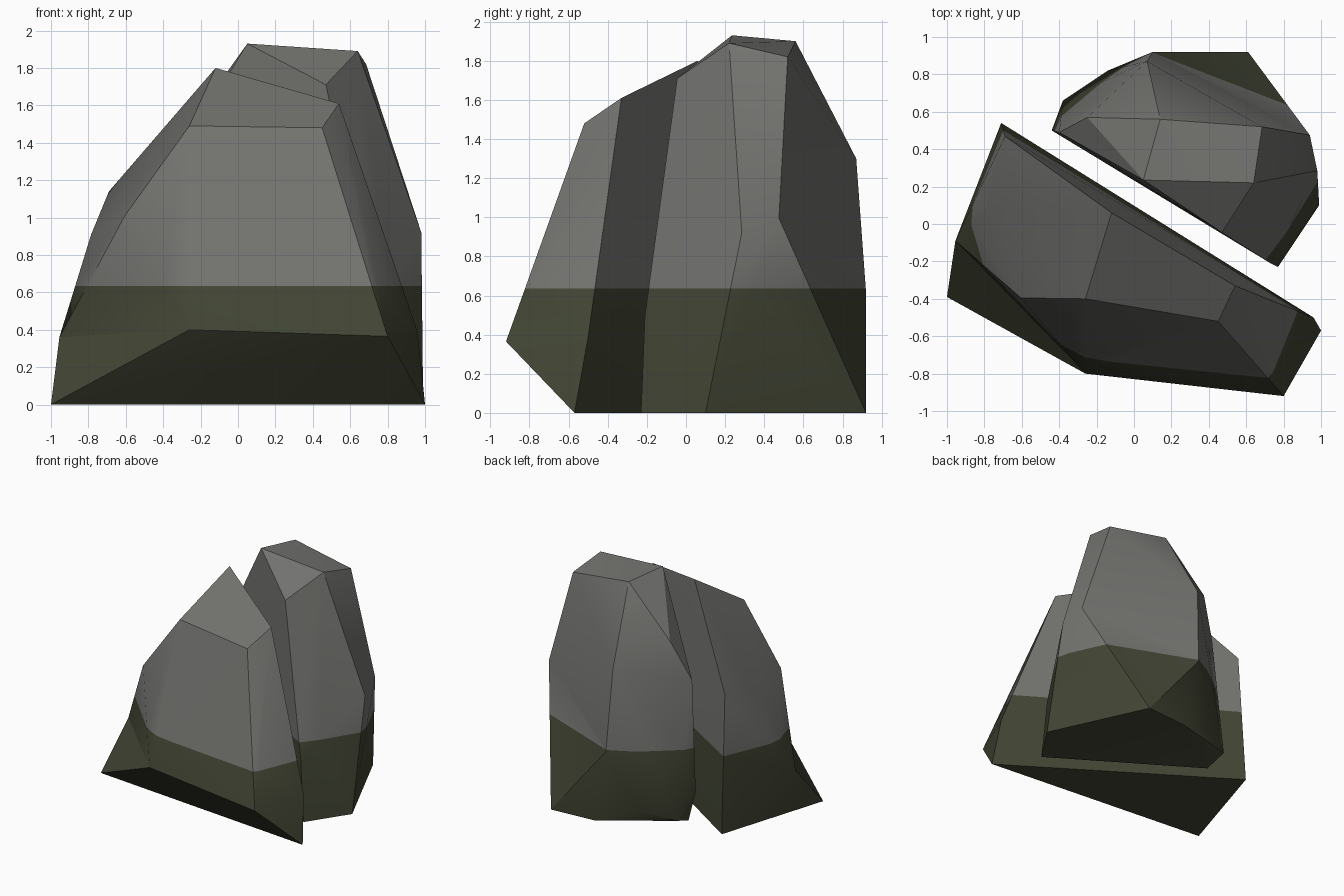
import bpy, bmesh, math

if "Cube" in bpy.data.objects:
    bpy.data.objects.remove(bpy.data.objects["Cube"])

MOSS_TOP = 0.635  # height where the moss ends


def material(name, color):
    m = bpy.data.materials.new(name)
    m.diffuse_color = (*color, 1.0)
    m.use_nodes = True
    m.node_tree.nodes["Principled BSDF"].inputs["Base Color"].default_value = m.diffuse_color
    return m


STONE = material("grey_stone", (0.17, 0.17, 0.16))
MOSS = material("dark_moss", (0.054, 0.060, 0.034))


def rock(name, corners, dent):
    """Chiselled boulder: convex hull, one dented patch, moss coloured by height."""
    bm = bmesh.new()
    vs = [bm.verts.new(c) for c in corners]
    hull = bmesh.ops.convex_hull(bm, input=vs)
    # dent: swap the hull faces inside the patch for the given faces
    patch = {vs[i] for face in dent for i in face}
    old = [f for f in bm.faces if set(f.verts) <= patch]
    bmesh.ops.delete(bm, geom=old, context="FACES")
    for face in dent:
        bm.faces.new([vs[i] for i in face])
    bmesh.ops.recalc_face_normals(bm, faces=bm.faces[:])
    # moss line
    bmesh.ops.bisect_plane(bm, geom=bm.verts[:] + bm.edges[:] + bm.faces[:],
                           plane_co=(0, 0, MOSS_TOP), plane_no=(0, 0, 1))
    for f in bm.faces:
        f.material_index = int(f.calc_center_median().z < MOSS_TOP)
    me = bpy.data.meshes.new(name)
    bm.to_mesh(me)
    bm.free()
    me.materials.append(STONE)
    me.materials.append(MOSS)
    ob = bpy.data.objects.new(name, me)
    bpy.context.collection.objects.link(ob)
    # soft shallow creases, crisp strong ones
    bpy.ops.object.select_all(action="DESELECT")
    ob.select_set(True)
    bpy.context.view_layer.objects.active = ob
    bpy.ops.object.shade_smooth_by_angle(angle=math.radians(30))
    return ob


# front half of the split boulder, dented at its lower left corner
rock("front_rock", [
    (-.71, .54, 0), (-1, -.39, 0), (1, -.57, 0),
    (-.955, -.09, .36), (-.26, -.80, .40), (.80, -.92, .365), (.96, -.50, .39),
    (-.605, -.395, 1.01), (-.785, .08, .91), (-.69, .47, 1.14),
    (-.26, -.40, 1.49), (.45, -.52, 1.48), (.54, -.33, 1.61), (-.12, .06, 1.80),
], dent=[(7, 3, 4), (3, 1, 4)])

# taller back half, dented on its back right side
rock("back_rock", [
    (.61, .92, 0), (.22, .89, 0), (-.36, .48, 0), (.77, -.23, 0), (.99, .10, 0),
    (-.38, .66, .07), (-.14, .82, .14), (-.44, .50, .27), (.73, -.21, .50),
    (.10, .92, .62), (.98, .285, .92), (.94, .475, .995),
    (-.40, .49, 1.19), (.07, .87, 1.30), (-.25, .57, 1.51),
    (.47, -.045, 1.71), (.685, .52, 1.82), (.64, .22, 1.89),
    (.14, .56, 1.90), (.05, .235, 1.93),
], dent=[(16, 11, 9, 13), (11, 0, 9)])
